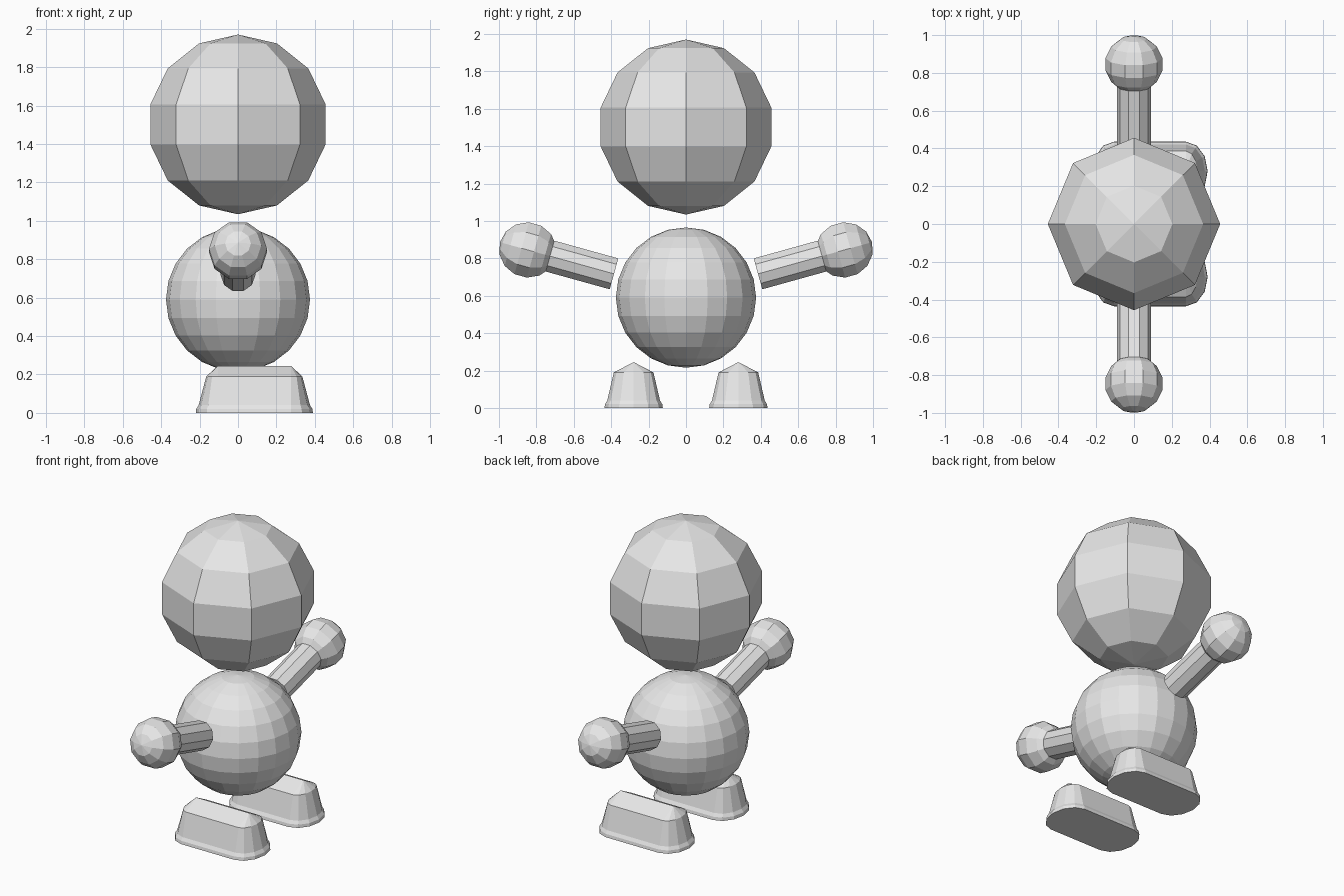
import bpy, bmesh
from math import sin, cos, pi, radians
from mathutils import Matrix, Vector

cube = bpy.data.objects.get("Cube")
if cube:
    bpy.data.objects.remove(cube, do_unlink=True)

grey = bpy.data.materials.new("light_grey")
grey.use_nodes = True
grey.diffuse_color = (0.8, 0.8, 0.8, 1)
grey.node_tree.nodes["Principled BSDF"].inputs["Base Color"].default_value = (0.8, 0.8, 0.8, 1)


def loft(name, rings, matrix):
    """Skin a stack of equal-count rings, cap both ends, merge collapsed points."""
    bm = bmesh.new()
    loops = [[bm.verts.new(p) for p in ring] for ring in rings]
    n = len(loops[0])
    for low, high in zip(loops, loops[1:]):
        for i in range(n):
            j = (i + 1) % n
            bm.faces.new((low[i], low[j], high[j], high[i]))
    for ring, end in ((rings[0], loops[0]), (rings[-1], loops[-1])):
        area_span = max(abs(p[1]) for p in ring)
        if area_span > 1e-4:
            bm.faces.new(end)
    bmesh.ops.remove_doubles(bm, verts=bm.verts, dist=1e-5)
    bmesh.ops.recalc_face_normals(bm, faces=bm.faces)
    mesh = bpy.data.meshes.new(name)
    bm.to_mesh(mesh)
    bm.free()
    mesh.transform(matrix)
    mesh.materials.append(grey)
    obj = bpy.data.objects.new(name, mesh)
    bpy.context.collection.objects.link(obj)
    return obj


def circle(radius, z, sides):
    return [(radius * cos(2 * pi * i / sides), radius * sin(2 * pi * i / sides), z)
            for i in range(sides)]


def ball(name, radius, sides, bands, matrix):
    rings = [circle(radius * sin(pi * k / bands), -radius * cos(pi * k / bands), sides)
             for k in range(bands + 1)]
    return loft(name, rings, matrix)


def stadium(cap, width, z, half=0.19, steps=6):
    """Oblong outline: straight sides with rounded ends."""
    pts = []
    for side in (1, -1):
        for i in range(steps + 1):
            a = -pi / 2 + pi * i / steps
            pts.append((side * (half + cap * cos(a)), side * width * sin(a), z))
    return pts


# Head and body
ball("head", 0.468, 8, 7, Matrix.Translation((0, 0, 1.502)))
ball("body", 0.375, 20, 12, Matrix.Translation((0, 0, 0.59)))

# Shoe outline levels: end cap length, half width, height
shoe_levels = [(0.115, 0.156, 0), (0.113, 0.153, 0.02), (0.1, 0.141, 0.04),
               (0.06, 0.106, 0.19), (0, 0, 0.245)]

for side, turn in (("front", pi), ("back", 0)):
    spin = Matrix.Rotation(turn, 4, 'Z')
    # Raised arm with its ball hand, along a line tilted 15.5 degrees upward
    tilt = Matrix.Rotation(radians(-90 + 15.5), 4, 'X')
    shoulder = spin @ Matrix.Translation((0, 0.385, 0.717)) @ tilt
    loft(side + "_arm", [circle(0.09, 0, 10), circle(0.09, 0.355, 10)], shoulder)
    ball(side + "_hand", 0.155, 10, 7, shoulder @ Matrix.Translation((0, 0, 0.478)))
    # Shoe, both pointing along x
    y = 0.28 if side == "back" else -0.28
    loft(side + "_shoe", [stadium(*level) for level in shoe_levels],
         Matrix.Translation((0.085, y, 0)))
